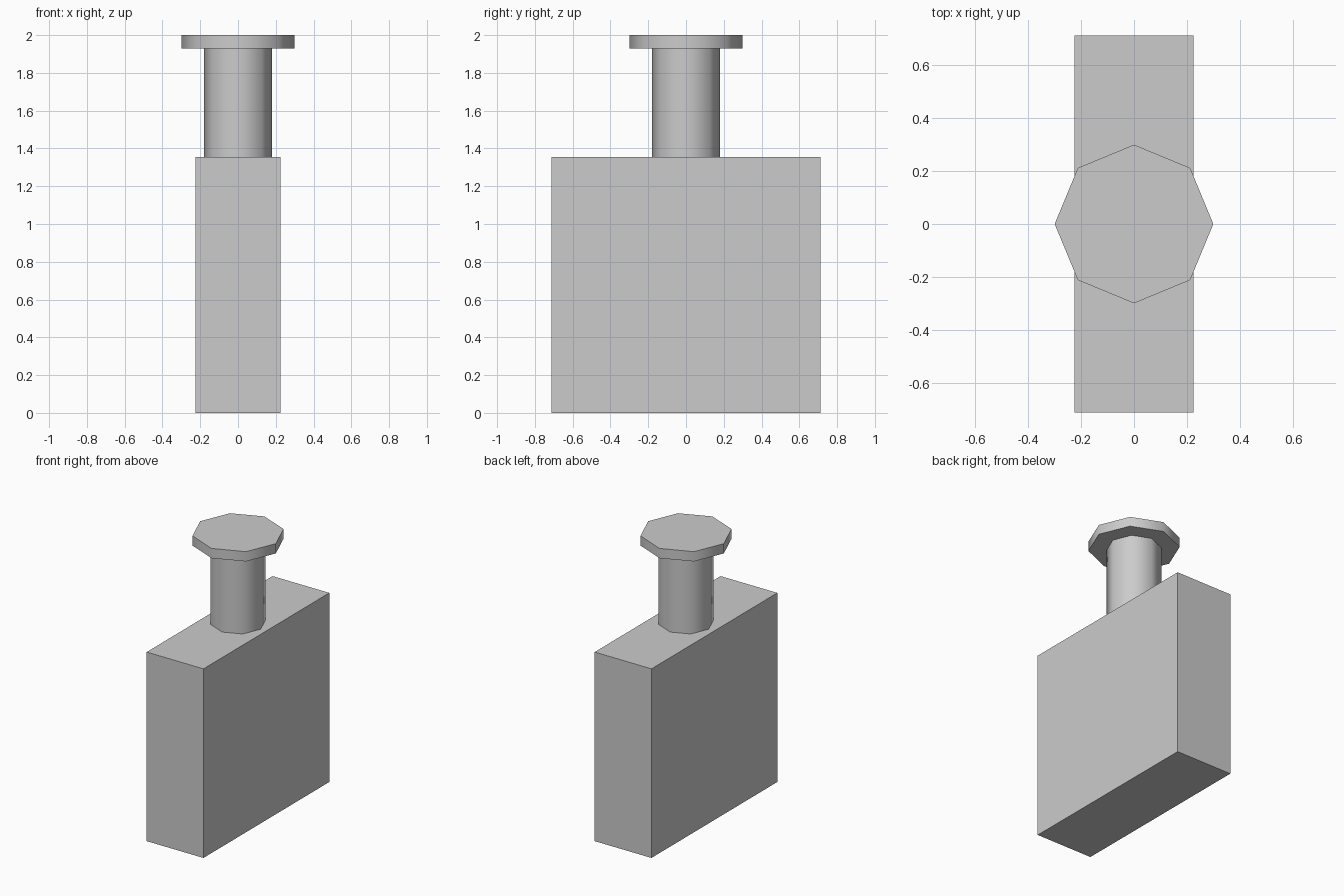
import bpy
import math

if "Cube" in bpy.data.objects:
    bpy.data.objects.remove(bpy.data.objects["Cube"])

grey = bpy.data.materials.new("light grey")
grey.diffuse_color = (0.6, 0.6, 0.6, 1)
grey.use_nodes = True
grey.node_tree.nodes["Principled BSDF"].inputs["Base Color"].default_value = grey.diffuse_color


def finish(name):
    obj = bpy.context.object
    obj.name = name
    obj.data.materials.append(grey)
    return obj


def octagon_prism(name, radius, bottom, top):
    # Eight sides with corners on the x and y axes, smooth around the rim
    bpy.ops.mesh.primitive_cylinder_add(
        vertices=8, radius=radius, depth=top - bottom,
        location=(0, 0, (bottom + top) / 2))
    bpy.ops.object.shade_smooth_by_angle(angle=math.radians(50))
    return finish(name)


# Flat rectangular body
bpy.ops.mesh.primitive_cube_add(size=1, location=(0, 0, 0.6775))
body = finish("body")
body.scale = (0.45, 1.425, 1.355)

# Neck and wide cap
octagon_prism("neck", 0.18, 1.355, 1.93)
octagon_prism("cap", 0.30, 1.93, 2.0)
